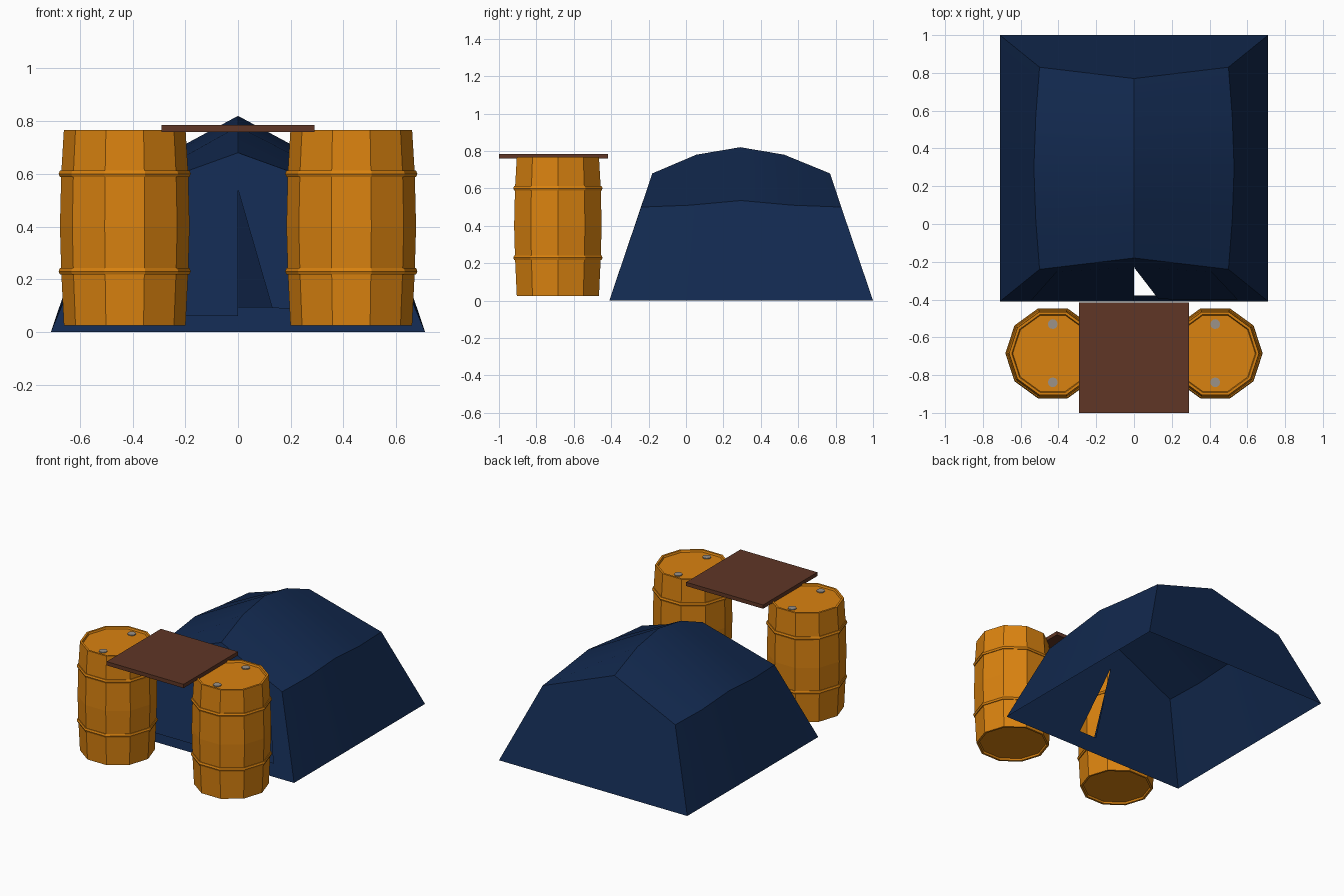
import bpy, bmesh, math

if "Cube" in bpy.data.objects:
    bpy.data.objects.remove(bpy.data.objects["Cube"])


def material(name, rgb):
    m = bpy.data.materials.new(name)
    m.diffuse_color = (*rgb, 1)
    m.use_nodes = True
    m.node_tree.nodes["Principled BSDF"].inputs["Base Color"].default_value = m.diffuse_color
    return m


NAVY = material("navy canvas", (0.006, 0.022, 0.078))
ORANGE = material("orange wood", (0.70, 0.225, 0.005))
BROWN = material("brown wood", (0.115, 0.037, 0.019))
GREY = material("grey metal", (0.33, 0.29, 0.25))


def add_object(name, bm, mat, smooth_angle=None, fix_normals=True):
    if fix_normals:
        bmesh.ops.recalc_face_normals(bm, faces=bm.faces)
    me = bpy.data.meshes.new(name)
    bm.to_mesh(me)
    bm.free()
    me.materials.append(mat)
    if smooth_angle:
        me.shade_smooth()
        me.set_sharp_from_angle(angle=math.radians(smooth_angle))
    ob = bpy.data.objects.new(name, me)
    bpy.context.collection.objects.link(ob)
    return ob


def wall_y(z):
    """Depth of the sloping front wall at height z."""
    return -0.41 + 0.34 * z


# --- Tent: lofted roof and side walls, open underneath ---
bm = bmesh.new()
# ridge y, ridge z, shoulder x, shoulder y, shoulder z, ground y
sections = [(-0.18, 0.68, 0.50, -0.24, 0.50, -0.41),
            (0.055, 0.78, 0.52, 0.02, 0.51, -0.06),
            (0.29, 0.82, 0.53, 0.295, 0.535, 0.295),
            (0.525, 0.78, 0.52, 0.57, 0.51, 0.65),
            (0.77, 0.68, 0.50, 0.83, 0.50, 1.00)]
rows = []
for ry, rz, sx, sy, sz, gy in sections:
    rows.append([bm.verts.new(p) for p in (
        (-0.71, gy, 0), (-sx, sy, sz), (0, ry, rz), (sx, sy, sz), (0.71, gy, 0))])
for a, b in zip(rows, rows[1:]):
    for i in range(4):
        bm.faces.new((a[i], a[i + 1], b[i + 1], b[i]))
bm.faces.new(rows[-1])
# front wall in two halves around the triangular door gap
bl, sl, top, sr, br = rows[0]
mid, sill, apex, corner = [bm.verts.new((x, wall_y(z), z)) for x, z in
                           ((0, 0), (0, 0.095), (0, 0.54), (0.13, 0.095))]
bm.faces.new((bl, mid, sill, apex, top, sl))
bm.faces.new((mid, br, sr, top, apex, corner, sill))
add_object("tent", bm, NAVY, 30)

# --- Door flaps hanging just in front of the wall ---
for name, outline in (
        ("left_door_flap", [(0, 0.54), (-0.41, 0.48), (-0.55, 0.06), (0, 0.06)]),
        ("right_door_flap", [(0, 0.54), (0.13, 0.09), (0.55, 0.085), (0.41, 0.48)])):
    bm = bmesh.new()
    bm.faces.new([bm.verts.new((x, wall_y(z) - 0.003 - 0.035 * (0.54 - z), z))
                  for x, z in outline])
    add_object(name, bm, NAVY, fix_normals=False)


# --- Barrels: ten-sided lathe with recessed ends and two hoops ---
BARREL_Y = -0.685


def lathe(name, profile, cx, closed=False, sides=10):
    bm = bmesh.new()
    rings = []
    for r, z in profile:
        rings.append([bm.verts.new((cx + r * math.cos(2 * math.pi * i / sides),
                                    BARREL_Y + r * math.sin(2 * math.pi * i / sides), z))
                      for i in range(sides)])
    pairs = list(zip(rings, rings[1:]))
    if closed:
        pairs.append((rings[-1], rings[0]))
    else:
        bm.faces.new(rings[0])
        bm.faces.new(rings[-1])
    for a, b in pairs:
        for i in range(sides):
            j = (i + 1) % sides
            bm.faces.new((a[i], a[j], b[j], b[i]))
    return add_object(name, bm, ORANGE)


for side, cx in (("left", -0.43), ("right", 0.43)):
    lathe(side + "_barrel", [(0.212, 0.037), (0.217, 0.025), (0.231, 0.025),
                             (0.241, 0.23), (0.246, 0.40), (0.241, 0.60),
                             (0.231, 0.767), (0.217, 0.767), (0.212, 0.755)], cx)
    for level, z in (("lower", 0.23), ("upper", 0.60)):
        lathe(f"{side}_{level}_hoop", [(0.236, z - 0.012), (0.246, z - 0.012), (0.251, z),
                                       (0.246, z + 0.012), (0.236, z + 0.012)], cx, True)
    # metal plugs on the lid
    for place, y in (("front", -0.838), ("back", -0.53)):
        bpy.ops.mesh.primitive_cylinder_add(vertices=12, radius=0.026, depth=0.008,
                                            location=(cx, y, 0.757))
        plug = bpy.context.object
        plug.name = f"{side}_{place}_plug"
        plug.data.materials.append(GREY)

# --- Board bridging the two barrels ---
bpy.ops.mesh.primitive_cube_add(size=1, location=(0, -0.708, 0.772))
board = bpy.context.object
board.name = "table_board"
board.scale = (0.58, 0.584, 0.026)
board.data.materials.append(BROWN)
